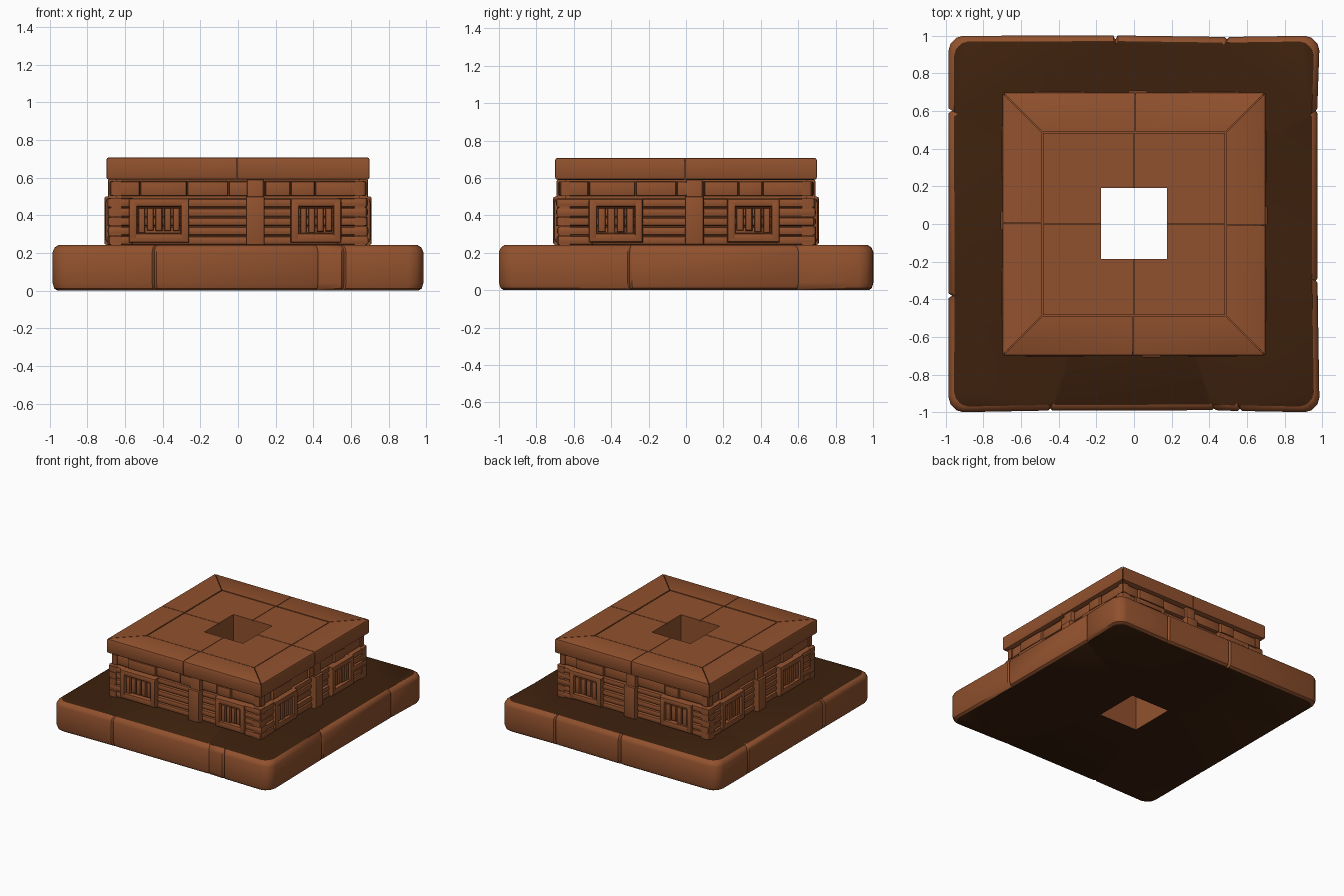
import bpy, bmesh, math, random
from mathutils import Matrix, Vector

random.seed(4)
cube = bpy.data.objects.get("Cube")
if cube:
    bpy.data.objects.remove(cube, do_unlink=True)


def material(name, rgb):
    m = bpy.data.materials.new(name)
    m.use_nodes = True
    m.diffuse_color = (*rgb, 1)
    bsdf = m.node_tree.nodes["Principled BSDF"]
    bsdf.inputs["Base Color"].default_value = (*rgb, 1)
    bsdf.inputs["Roughness"].default_value = 0.9
    return m


clay = material("terracotta", (0.285, 0.083, 0.027))
dark = material("dark earth", (0.047, 0.015, 0.004))
parts = []
HOLE = [(-0.175, -0.185), (0.175, -0.185), (0.175, 0.19), (-0.175, 0.19)]


def finish(name, bm, mats=(clay,)):
    bmesh.ops.recalc_face_normals(bm, faces=bm.faces)
    me = bpy.data.meshes.new(name)
    bm.to_mesh(me)
    bm.free()
    for m in mats:
        me.materials.append(m)
    ob = bpy.data.objects.new(name, me)
    bpy.context.collection.objects.link(ob)
    parts.append(ob)
    return ob


def holed_block(name, outline, levels, mats=(clay,), dark_caps=False):
    """Stack scaled outlines (z, inset), with a shaft through the middle."""
    bm = bmesh.new()

    def stack(rings):
        loops = [[bm.verts.new(p) for p in r] for r in rings]
        for a, b in zip(loops, loops[1:]):
            for i in range(len(a)):
                j = (i + 1) % len(a)
                bm.faces.new((a[i], a[j], b[j], b[i]))
        return loops[0], loops[-1]

    outer = stack([[(x * (1 - d), y * (1 - d), z) for x, y in outline] for z, d in levels])
    inner = stack([[(x, y, z) for x, y in HOLE] for z in (levels[0][0], levels[-1][0])])
    for o, i in zip(outer, inner):
        edges = [bm.edges.get((l[k - 1], l[k])) for l in (o, i) for k in range(len(l))]
        caps = bmesh.ops.triangle_fill(bm, edges=edges, use_beauty=True)["geom"]
        for f in caps:
            if dark_caps and isinstance(f, bmesh.types.BMFace):
                f.material_index = 1
    return finish(name, bm, mats)


def stones(name, shapes, z0, z1, bevel):
    """Flat stones; only the edges on the outer rim are rounded."""
    bm = bmesh.new()
    for shape in shapes:
        low = [bm.verts.new((x, y, z0)) for x, y in shape]
        top = [bm.verts.new((x, y, z1)) for x, y in shape]
        bm.faces.new(low[::-1])
        bm.faces.new(top)
        for i in range(len(low)):
            j = (i + 1) % len(low)
            bm.faces.new((low[i], low[j], top[j], top[i]))
    rim = [e for e in bm.edges
           if all(max(abs(v.co.x), abs(v.co.y)) > 0.68 for v in e.verts)
           and abs(e.verts[0].co.z - e.verts[1].co.z) < 0.01]
    if rim:
        bmesh.ops.bevel(bm, geom=rim, offset=bevel, segments=2, profile=0.5, affect='EDGES')
    return finish(name, bm)


def bars(name, boxes, bevel, turn):
    """Rounded bars (x0, x1, z0, z1, depth) standing out of one wall."""
    bm = bmesh.new()
    for x0, x1, z0, z1, depth in boxes:
        y0, y1 = -depth, -0.62
        mat = (Matrix.Translation(((x0 + x1) / 2, (y0 + y1) / 2, (z0 + z1) / 2))
               @ Matrix.Diagonal((x1 - x0, y1 - y0, z1 - z0, 1)))
        bmesh.ops.create_cube(bm, size=1, matrix=mat)
    front = [e for e in bm.edges if any(f.normal.y < -0.5 for f in e.link_faces)]
    bm.normal_update()
    front = [e for e in bm.edges if any(f.normal.y < -0.5 for f in e.link_faces)]
    bmesh.ops.bevel(bm, geom=front, offset=bevel, segments=2, profile=0.5, affect='EDGES')
    bmesh.ops.rotate(bm, verts=bm.verts, matrix=Matrix.Rotation(turn, 3, 'Z'))
    return finish(name, bm)


# Base: worn square outline with rounded corners and a few cracks on each side
def base_outline():
    pts = []
    for k, cracks in enumerate([(-0.45, 0.43, 0.57), (-0.3, 0.6), (-0.5, 0.1), (-0.6, 0.38)]):
        side = [(-0.975, -0.968), (-0.955, -0.987), (-0.92, -0.997)]
        for c in cracks:
            w = random.uniform(0.985, 1.0)
            side += [(c - 0.012, -w), (c, -0.978), (c + 0.012, -w)]
        side += [(0.92, -0.997), (0.955, -0.987), (0.975, -0.968)]
        for x, y in side:
            v = Matrix.Rotation(k * math.pi / 2, 2) @ Vector((x, y))
            pts.append((v.x * 0.988, v.y * 1.003))
    return pts


holed_block("base_slab", base_outline(),
            [(0, 0.025), (0.012, 0.008), (0.04, 0), (0.205, 0), (0.228, 0.01), (0.242, 0.03)],
            (clay, dark), dark_caps=True)

# Solid core behind the walls and below the roof
core = [(-0.645, -0.645), (0.645, -0.645), (0.645, 0.645), (-0.645, 0.645)]
holed_block("wall_core", core, [(0.24, 0), (0.695, 0)])


# Each wall: left panel, right panel, post position
walls = {
    "front": (0, (-0.58, -0.26), (0.28, 0.55), 0.092),
    "left": (1, (-0.52, -0.23), (0.22, 0.50), 0.045),
    "back": (2, (-0.57, -0.28), (0.25, 0.54), -0.02),
    "right": (3, (-0.53, -0.24), (0.22, 0.52), -0.02),
}
LOG = 0.05
for name, (quarter, lp, rp, px) in walls.items():
    turn = quarter * math.pi / 2
    # Stacked logs, with thicker ends at the corners
    logs = []
    for i in range(5):
        z = 0.243 + i * LOG
        j = random.uniform(-0.006, 0.006)
        logs.append((lp[0], rp[1], z, z + LOG - 0.004, 0.668 + j))
        logs.append((-0.69 + j, lp[0] + 0.02, z, z + LOG - 0.002, 0.69 + j))
        logs.append((rp[1] - 0.02, 0.69 + j, z, z + LOG - 0.002, 0.69 - j))
    bars(name + "_logs", logs, 0.016, turn)
    # Barred panels
    for side, (a, b) in (("left", lp), ("right", rp)):
        t = 0.045
        frame = [(a, b, 0.255, 0.305, 0.703), (a, b, 0.445, 0.49, 0.703),
                 (a, a + t, 0.27, 0.475, 0.706), (b - t, b, 0.27, 0.475, 0.706)]
        n = round((b - a - 2 * t) / 0.047)
        step = (b - a - 2 * t) / n
        slats = []
        for i in range(n):
            x = a + t + i * step
            drop = random.uniform(0, 0.02)
            slats.append((x + 0.005, x + step - 0.005, 0.30 + drop, 0.44, 0.694))
        bars(f"{name}_{side}_panel_frame", frame, 0.014, turn)
        bars(f"{name}_{side}_panel_slats", slats, 0.012, turn)
    # Centre post with a heavier foot
    bars(name + "_post", [(px - 0.044, px + 0.044, 0.40, 0.592, 0.692),
                          (px - 0.05, px + 0.05, 0.243, 0.50, 0.71)], 0.01, turn)
    # Frieze of uneven blocks under the roof
    cuts = [-0.68, -0.52, -0.27, -0.05, px + 0.05, 0.28, 0.41, 0.68]
    frieze = [(x0 + 0.002, x1 - 0.002, 0.503, 0.582, 0.672 + 0.012 * (i % 2))
              for i, (x0, x1) in enumerate(zip(cuts, cuts[1:]))]
    bars(name + "_frieze", frieze, 0.012, turn)

# Roof rim: two mitred stones on each side
R, S, G = 0.70, 0.491, 0.003
rim = []
for k in range(4):
    rot = Matrix.Rotation(k * math.pi / 2, 2)
    for shape in ([(-R + G, -R), (-0.008, -R), (-0.008, -S), (-S + G, -S)],
                  [(-0.004, -R), (R - G, -R), (S - G, -S), (-0.004, -S)]):
        rim.append([tuple(rot @ Vector(p)) for p in shape])
stones("roof_rim", rim, 0.59, 0.708, 0.014)

# Roof centre: four slabs around the shaft, meeting on the cross lines
I = S - 0.007
quads = []
for sx in (-1, 1):
    for sy in (-1, 1):
        hx, hy = 0.175 * sx, (0.19 if sy > 0 else -0.185)
        gx, gy = 0.002 * sx, 0.002 * sy
        shape = [(hx, gy), (I * sx, gy), (I * sx, I * sy), (gx, I * sy), (gx, hy), (hx, hy)]
        quads.append(shape if sx * sy > 0 else shape[::-1])
stones("roof_centre_slabs", quads, 0.60, 0.706, 0.01)

# Smooth the worn edges, keep the flats crisp
bpy.ops.object.select_all(action='DESELECT')
for ob in parts:
    ob.select_set(True)
bpy.context.view_layer.objects.active = parts[0]
bpy.ops.object.shade_smooth_by_angle(angle=math.radians(35))
